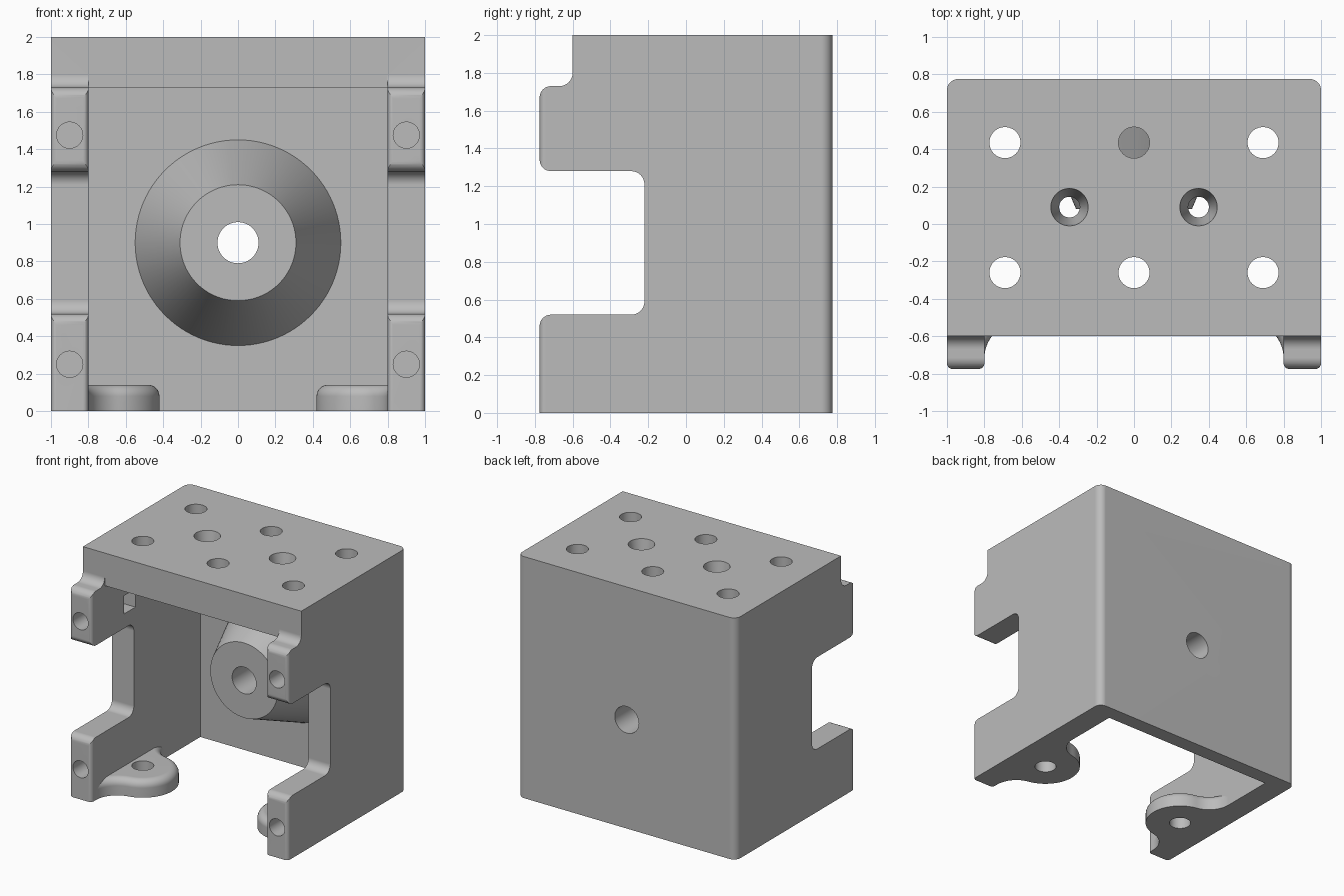
import bpy, bmesh, math
from mathutils import Vector, Matrix

cube = bpy.data.objects.get("Cube")
if cube:
    bpy.data.objects.remove(cube, do_unlink=True)

grey = bpy.data.materials.new("plain grey")
grey.use_nodes = True
grey.diffuse_color = (0.5, 0.5, 0.5, 1)
grey.node_tree.nodes["Principled BSDF"].inputs["Base Color"].default_value = (0.5, 0.5, 0.5, 1)


def add_object(name, bm):
    bmesh.ops.recalc_face_normals(bm, faces=bm.faces)
    mesh = bpy.data.meshes.new(name)
    bm.to_mesh(mesh)
    bm.free()
    mesh.materials.append(grey)
    obj = bpy.data.objects.new(name, mesh)
    bpy.context.collection.objects.link(obj)
    return obj


def arc(centre, r, start, sweep, steps):
    return [Vector((centre[0] + r * math.cos(start + sweep * i / steps),
                    centre[1] + r * math.sin(start + sweep * i / steps)))
            for i in range(steps + 1)]


def rounded(corners, steps=8):
    """Outline from (u, v, radius) corners."""
    pts = []
    for i, (u, v, r) in enumerate(corners):
        p = Vector((u, v))
        if not r:
            pts.append(p)
            continue
        a = (Vector(corners[i - 1][:2]) - p).normalized()
        b = (Vector(corners[(i + 1) % len(corners)][:2]) - p).normalized()
        half = a.angle(b) / 2
        centre = p + (a + b).normalized() * r / math.sin(half)
        first = p + a * r / math.tan(half) - centre
        last = p + b * r / math.tan(half) - centre
        start = math.atan2(first.y, first.x)
        sweep = math.atan2(last.y, last.x) - start
        sweep = (sweep + math.pi) % math.tau - math.pi
        pts += arc(centre, r, start, sweep, steps)
    return pts


def prism(name, pts, low, high, plane="xy", top_round=0):
    bm = bmesh.new()
    place = (lambda p, w: (p.x, p.y, w)) if plane == "xy" else (lambda p, w: (w, p.x, p.y))
    base = bm.faces.new([bm.verts.new(place(p, low)) for p in pts])
    cap = bm.faces.new([bm.verts.new(place(p, high)) for p in pts])
    n = len(pts)
    a, b = list(base.verts), list(cap.verts)
    for i in range(n):
        j = (i + 1) % n
        bm.faces.new((a[i], a[j], b[j], b[i]))
    bmesh.ops.recalc_face_normals(bm, faces=bm.faces)
    if top_round:
        bmesh.ops.bevel(bm, geom=list(cap.edges), offset=top_round, segments=6,
                        profile=0.5, affect="EDGES")
    return add_object(name, bm)


def cone(name, start, end, r1, r2, sides=48):
    start, end = Vector(start), Vector(end)
    axis = end - start
    turn = axis.to_track_quat("Z", "Y").to_matrix().to_4x4()
    bm = bmesh.new()
    bmesh.ops.create_cone(bm, cap_ends=True, segments=sides, radius1=r1, radius2=r2,
                          depth=axis.length,
                          matrix=Matrix.Translation((start + end) / 2) @ turn)
    return add_object(name, bm)


def box(name, low, high):
    pts = [Vector(p) for p in ((low[0], low[1]), (high[0], low[1]),
                               (high[0], high[1]), (low[0], high[1]))]
    return prism(name, pts, low[2], high[2])


def combine(target, tool, operation):
    mod = target.modifiers.new(operation.lower(), "BOOLEAN")
    mod.operation, mod.solver, mod.object = operation, "EXACT", tool
    tool.hide_render = True
    bpy.context.view_layer.objects.active = target
    bpy.ops.object.modifier_apply(modifier=mod.name)
    bpy.data.objects.remove(tool, do_unlink=True)


# Side and back walls: U-shaped plan trimmed by the notched side profile
F, B = -0.775, 0.775
plan = rounded([(-1, F, 0.03), (-0.8, F, 0.03), (-0.8, 0.65, 0), (0.8, 0.65, 0),
                (0.8, F, 0.03), (1, F, 0.03), (1, B, 0.06), (-1, B, 0.06)])
body = prism("bracket_body", plan, 0, 2)
side = rounded([(F, 0, 0), (1, 0, 0), (1, 2, 0), (-0.6, 2, 0), (-0.6, 1.73, 0.07),
                (F, 1.73, 0.06), (F, 1.28, 0.06), (-0.22, 1.28, 0.07),
                (-0.22, 0.52, 0.07), (F, 0.52, 0.06)])
combine(body, prism("side_trim", side, -1.2, 1.2, "yz"), "INTERSECT")

# Top plate
plate = rounded([(-1, -0.6, 0), (1, -0.6, 0), (1, B, 0.06), (-1, B, 0.06)])
combine(body, prism("top_plate", plate, 1.73, 2), "UNION")

# Conical boss on the inside of the back wall
combine(body, cone("boss", (0, 0.08, 0.9), (0, 0.7, 0.9), 0.31, 0.571, 96), "UNION")

# Rounded ears at the foot of each side wall
ear_x, ear_y, ear_r, blend = 0.69, -0.26, 0.27, 0.198
bx = 0.8 - blend
reach = math.sqrt((ear_r + blend) ** 2 - (bx - ear_x) ** 2)
lean = math.atan2(reach, bx - ear_x)
half = ([Vector((0.95, ear_y + reach))]
        + arc((bx, ear_y + reach), blend, 0, lean - math.pi, 14)
        + arc((ear_x, ear_y), ear_r, lean, math.pi - lean, 16)[1:])
lower = [Vector((p.x, 2 * ear_y - p.y)) for p in reversed(half[:-1])]
for s in (-1, 1):
    outline = [Vector((p.x * s, p.y)) for p in half + lower]
    combine(body, prism("ear", outline, 0, 0.14, top_round=0.06), "UNION")

# Holes through the top plate, the front two continuing through the ears
cutters = [cone("boss_hole", (0, -0.5, 0.9), (0, 1, 0.9), 0.11, 0.11)]
for x in (-ear_x, 0, ear_x):
    for y, bottom in ((0.435, 1.6), (ear_y, -0.5)):
        cutters.append(cone("plate_hole", (x, y, bottom), (x, y, 2.2), 0.083, 0.083))
for s in (-1, 1):
    # Tapered holes, screw holes in the arms and nut slots
    cutters.append(cone("taper_hole", (0.345 * s, 0.09, 1.68), (0.345 * s, 0.09, 2.06),
                        0.047, 0.11))
    for z in (0.25, 1.475):
        cutters.append(cone("screw_hole", (0.9 * s, -1, z), (0.9 * s, -0.25, z), 0.07, 0.07))
    x1, x2 = sorted((0.7 * s, 0.97 * s))
    cutters.append(box("nut_slot", (x1, -0.35, 1.4), (x2, -0.2, 1.55)))
for cutter in cutters:
    combine(body, cutter, "DIFFERENCE")

# Smooth shading with crisp edges
bpy.ops.object.select_all(action="DESELECT")
body.select_set(True)
bpy.context.view_layer.objects.active = body
bpy.ops.object.shade_smooth_by_angle(angle=math.radians(30))
weighted = body.modifiers.new("weighted normals", "WEIGHTED_NORMAL")
weighted.keep_sharp = True
